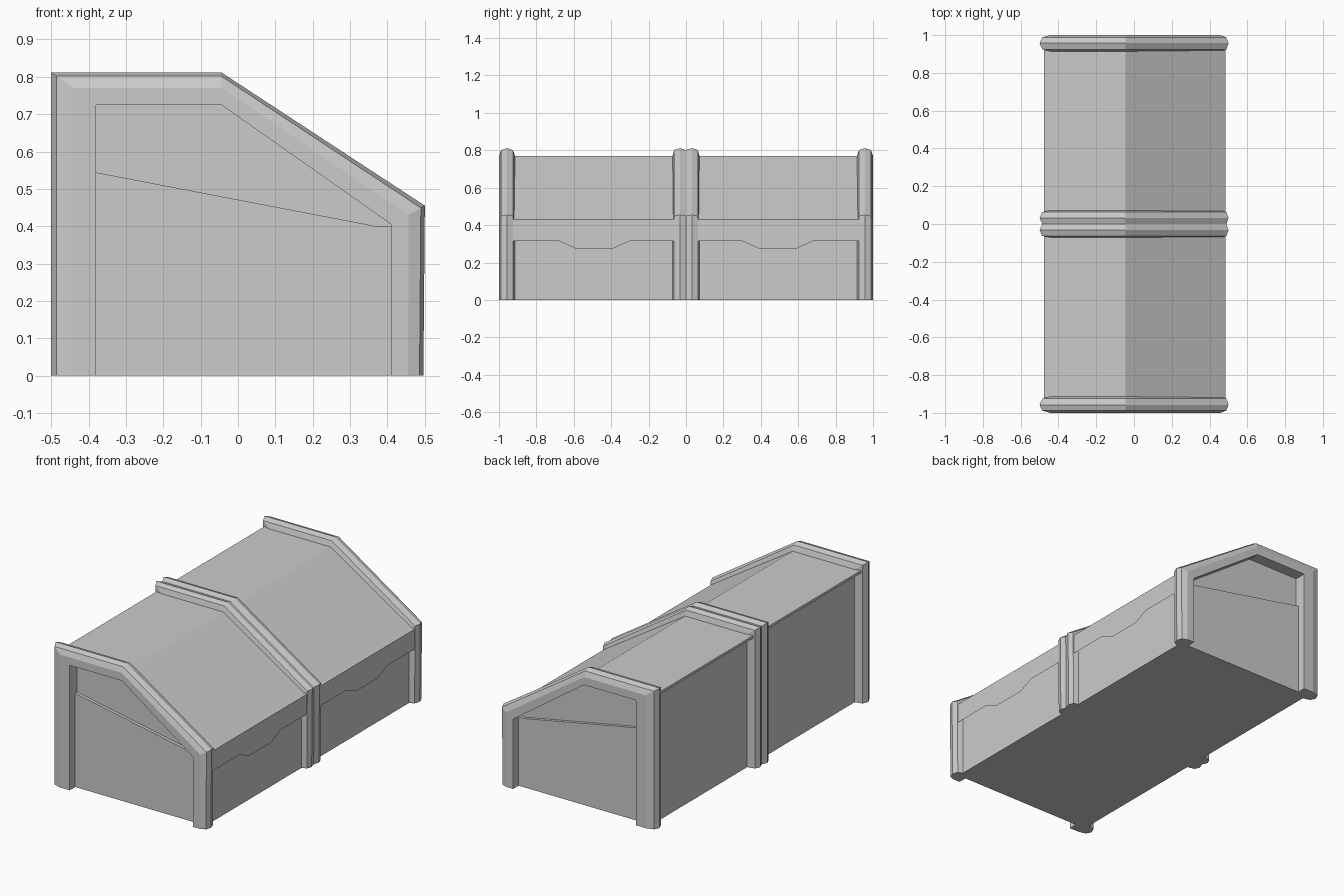
import bpy, bmesh

if "Cube" in bpy.data.objects:
    bpy.data.objects.remove(bpy.data.objects["Cube"])

OUTER = [(-.5, 0), (-.5, .812), (-.045, .812), (.5, .455), (.496, 0)]
INNER = [(-.38, 0), (-.38, .725), (-.045, .725), (.41, .405), (.41, 0)]


def to_object(name, bm):
    me = bpy.data.meshes.new(name)
    bm.to_mesh(me)
    bm.free()
    ob = bpy.data.objects.new(name, me)
    bpy.context.collection.objects.link(ob)
    return ob


def loft(name, rings):
    """Skin a list of equal-length point rings and cap both ends."""
    bm = bmesh.new()
    vs = [[bm.verts.new(p) for p in r] for r in rings]
    n = len(rings[0])
    for a, b in zip(vs, vs[1:]):
        for i in range(n):
            j = (i + 1) % n
            bm.faces.new((a[i], a[j], b[j], b[i]))
    bm.faces.new(vs[0])
    bm.faces.new(vs[-1])
    bmesh.ops.recalc_face_normals(bm, faces=bm.faces)
    return to_object(name, bm)


def prism_y(name, pts, y0, y1):
    return loft(name, [[(x, y, z) for x, z in pts] for y in (y0, y1)])


def arch(name, profile, s):
    """Sweep a (y, inset) profile along the gable outline."""
    rings = []
    for (ox, oz), (ix, iz) in zip(OUTER, INNER):
        rings.append([(ox + (ix - ox) * t, s * y, oz + (iz - oz) * t)
                      for y, t in profile])
    return loft(name, rings)


def roof_z(x):
    return .77 - (x + .045) * .6415


LEFT, WALL, EAVE = -.443, .458, .485

# Main hull with flat and sloping roof, small eave over the left wall
prism_y("hull", [(LEFT, 0), (LEFT, .755), (-.477, .755), (-.477, .77), (-.045, .77),
                 (WALL, roof_z(WALL)), (WALL, 0)], -.932, .932)

END_RIB = [(.91, 1), (.914, .48), (.925, .12), (.957, 0),
           (.988, .12), (1, .48), (1, 1)]
MID_RIB = [(0, .7), (0, .12), (.033, 0), (.063, .12), (.072, .48), (.074, .7)]
SKIRT = [(.93, .315), (.68, .315), (.59, .275), (.39, .275), (.3, .315), (.04, .315)]

for s, side in ((-1, "front"), (1, "back")):
    # Ridged arches at the end and the middle
    arch(side + "_end_arch", END_RIB, s)
    arch(side + "_middle_arch", MID_RIB, s)
    # Raised lower part of the end wall
    prism_y(side + "_end_panel", [(-.385, 0), (-.385, .545), (.37, .4),
                                  (.415, .4), (.415, 0)], s * .91, s * .95)
    # Thin side skirt with a dipped lower edge, hanging from the eave
    bm = bmesh.new()
    edge = [bm.verts.new((EAVE, s * y, z)) for y, z in SKIRT]
    eave = [bm.verts.new((EAVE, s * y, roof_z(EAVE))) for y in (.04, .93)]
    roof = [bm.verts.new((WALL, s * y, roof_z(WALL))) for y in (.93, .04)]
    skirt_face = bm.faces.new(edge + eave)
    bm.faces.new(eave[::-1] + roof[::-1])
    bm.normal_update()
    if skirt_face.normal.x < 0:
        bmesh.ops.reverse_faces(bm, faces=bm.faces)
    to_object(side + "_side_skirt", bm)
